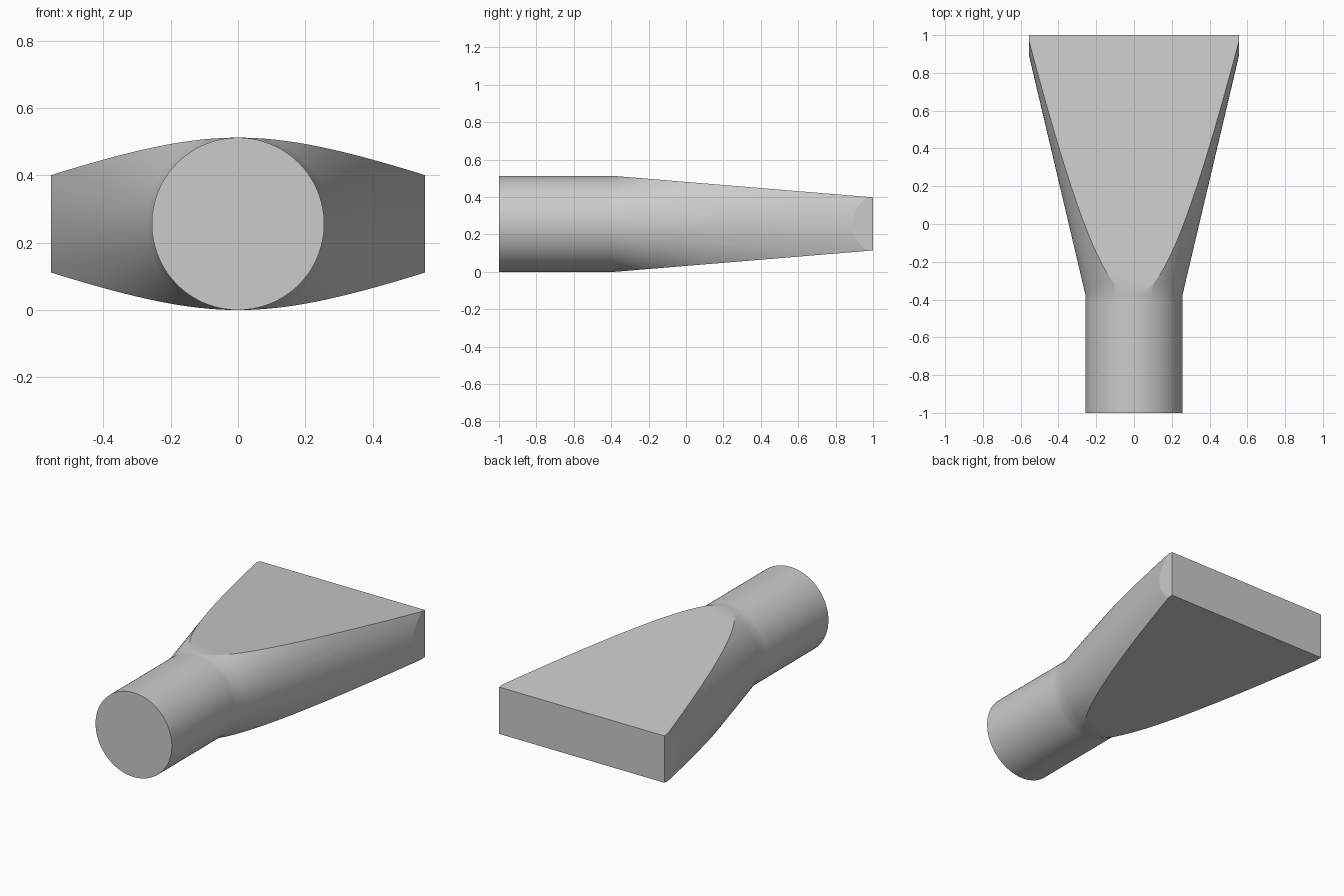
import bpy, bmesh, math
from mathutils import Vector

if "Cube" in bpy.data.objects:
    bpy.data.objects.remove(bpy.data.objects["Cube"])

RADIUS, NECK, HALF_WIDTH, END_HEIGHT = 0.256, -0.38, 0.555, 0.142
SLOPE = 0.236          # flare of the cone per unit of length
SEGMENTS = 96

grey = bpy.data.materials.new("light grey")
grey.use_nodes = True
colour = (0.6, 0.6, 0.6, 1)
grey.diffuse_color = colour
grey.node_tree.nodes["Principled BSDF"].inputs["Base Color"].default_value = colour

# Round tube that opens into a cone, lofted along y
bm = bmesh.new()
rings = []
for y in (-1, -0.41, NECK, -0.31, 1):
    r = RADIUS + max(0, y - NECK) * SLOPE
    angles = [2 * math.pi * (i + 0.5) / SEGMENTS for i in range(SEGMENTS)]
    rings.append([bm.verts.new((r * math.cos(a), y, RADIUS + r * math.sin(a))) for a in angles])
for a, b in zip(rings, rings[1:]):
    for i in range(SEGMENTS):
        j = (i + 1) % SEGMENTS
        bm.faces.new((a[i], b[i], b[j], a[j]))
bm.faces.new(rings[0])
bm.faces.new(rings[-1])


def slice_flat(point, normal):
    """Cut away everything beyond a plane and cap the opening."""
    cut = bmesh.ops.bisect_plane(
        bm, geom=bm.verts[:] + bm.edges[:] + bm.faces[:], dist=1e-6,
        plane_co=point, plane_no=normal, clear_outer=True)["geom_cut"]
    edges = [e for e in cut if isinstance(e, bmesh.types.BMEdge) and e.is_boundary]
    bmesh.ops.holes_fill(bm, edges=edges, sides=0)
    for e in edges:
        # the cut fades out where it meets the round neck
        e.smooth = max(v.co.y for v in e.verts) < -0.31


# Tapering top and bottom flats, then the two narrow side flats
taper = (RADIUS - END_HEIGHT) / (1 - NECK)
for side in (1, -1):
    slice_flat(Vector((0, NECK, RADIUS + side * RADIUS)), Vector((0, taper, side)).normalized())
for side in (1, -1):
    slice_flat(Vector((side * HALF_WIDTH, 0, 0)), Vector((side, 0, 0)))

bmesh.ops.recalc_face_normals(bm, faces=bm.faces[:])
mesh = bpy.data.meshes.new("flared_nozzle")
bm.to_mesh(mesh)
bm.free()
mesh.materials.append(grey)
nozzle = bpy.data.objects.new("flared_nozzle", mesh)
bpy.context.collection.objects.link(nozzle)

# Smooth round walls with crisp flats
bpy.ops.object.select_all(action="DESELECT")
nozzle.select_set(True)
bpy.context.view_layer.objects.active = nozzle
bpy.ops.object.shade_smooth_by_angle(angle=math.radians(28))
